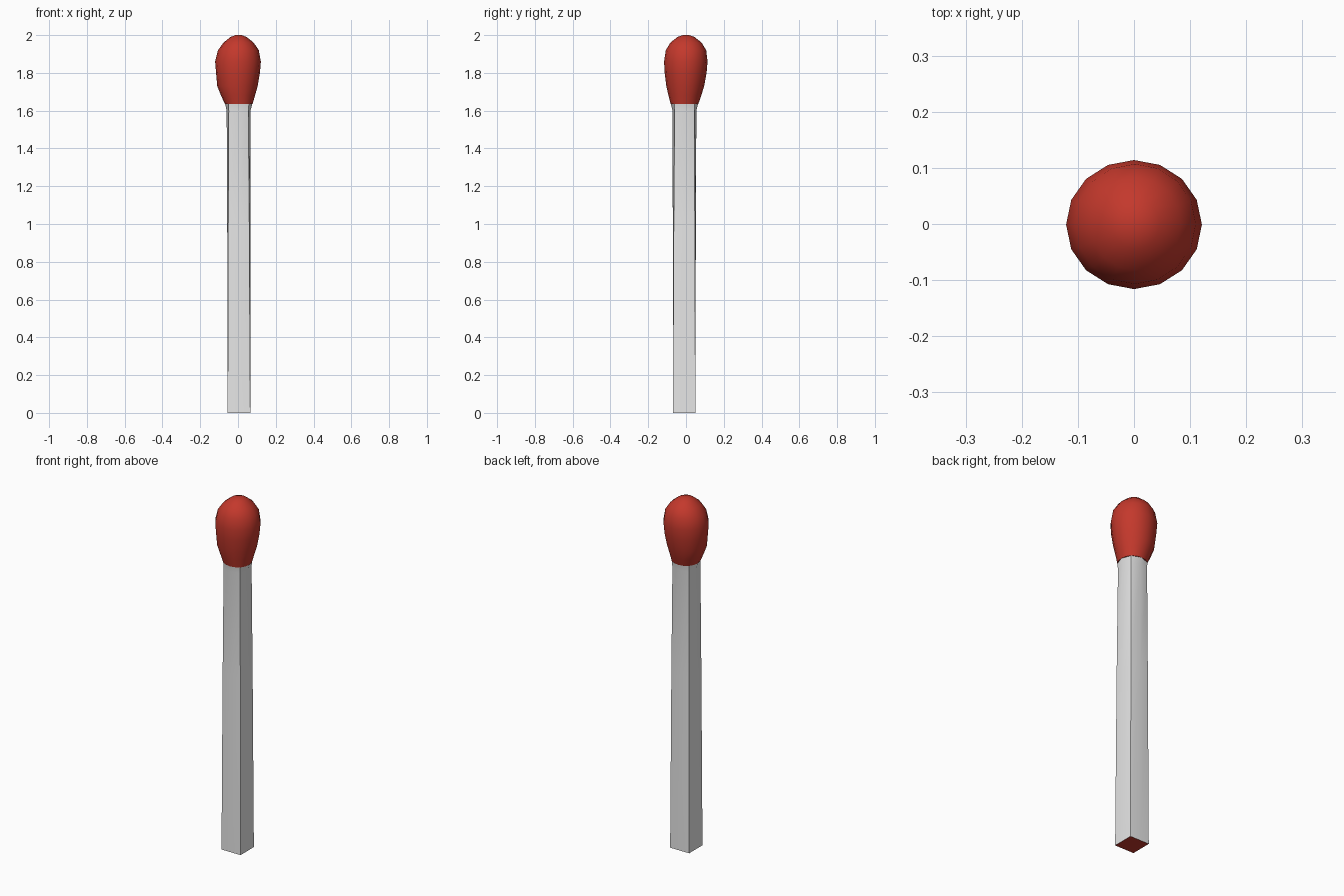
import bpy, bmesh, math

cube = bpy.data.objects.get("Cube")
if cube:
    bpy.data.objects.remove(cube, do_unlink=True)


def material(name, rgb):
    m = bpy.data.materials.new(name)
    m.use_nodes = True
    m.diffuse_color = (*rgb, 1)
    m.node_tree.nodes["Principled BSDF"].inputs["Base Color"].default_value = (*rgb, 1)
    return m


red = material("match red", (0.55, 0.04, 0.025))
grey = material("pale grey", (0.8, 0.8, 0.8))


def loft(name, sides, rings, mats):
    """Skin rings of (z, centre x, centre y, radius x, radius y, roundness)."""
    bm = bmesh.new()
    loops = []
    for z, cx, cy, rx, ry, rnd in rings:
        loop = []
        for i in range(sides):
            a = math.tau * i / sides
            c, s = math.cos(a), math.sin(a)
            # Blend between a square and a circle
            k = rnd + (1 - rnd) / max(abs(c), abs(s))
            loop.append(bm.verts.new((cx + rx * c * k, cy + ry * s * k, z)))
        loops.append(loop)
    for low, high in zip(loops, loops[1:]):
        for i in range(sides):
            j = (i + 1) % sides
            bm.faces.new((low[i], low[j], high[j], high[i]))
    bm.faces.new(loops[0][::-1])
    bm.faces.new(loops[-1])
    bm.normal_update()
    # Downward end face takes the last material
    for f in bm.faces:
        f.material_index = len(mats) - 1 if f.normal.z < -0.9 else 0
    mesh = bpy.data.meshes.new(name)
    bm.to_mesh(mesh)
    bm.free()
    for m in mats:
        mesh.materials.append(m)
    ob = bpy.data.objects.new(name, mesh)
    bpy.context.collection.objects.link(ob)
    bpy.ops.object.select_all(action="DESELECT")
    ob.select_set(True)
    bpy.context.view_layer.objects.active = ob
    bpy.ops.object.shade_smooth_by_angle(angle=math.radians(35))
    return ob


# Square stick whose corners draw in towards the flared neck; red foot
loft("stick", 8, [
    (0, 0.005, -0.01, 0.06, 0.06, 0),
    (1.0, 0.004, -0.009, 0.061, 0.061, 0.3),
    (1.6, 0.003, -0.008, 0.063, 0.063, 0.6),
    (1.64, 0.004, -0.008, 0.073, 0.073, 0.9),
], [grey, red])

# Bulbous head
loft("head", 16, [
    (1.635, 0.004, -0.008, 0.073, 0.073, 0.9),
    (1.68, 0, -0.006, 0.090, 0.087, 1),
    (1.73, -0.003, -0.004, 0.107, 0.100, 1),
    (1.80, 0, -0.002, 0.116, 0.111, 1),
    (1.86, 0, -0.001, 0.121, 0.115, 1),
    (1.92, 0.002, 0, 0.108, 0.107, 1),
    (1.96, 0.003, 0, 0.080, 0.083, 1),
    (1.99, 0.003, 0, 0.043, 0.045, 1),
    (2.0, 0.003, 0, 0.016, 0.016, 1),
], [red])
